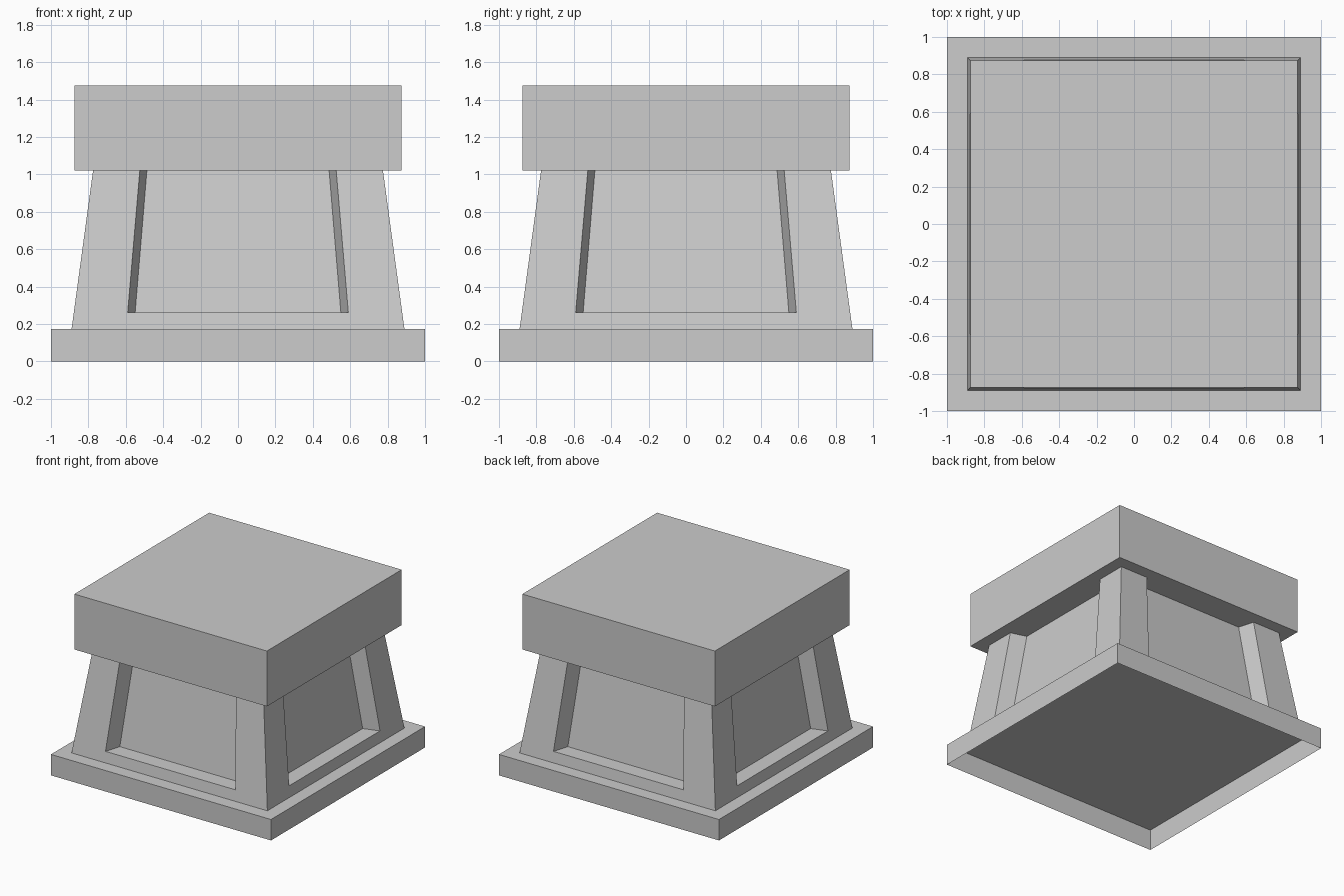
import bpy
import bmesh
from math import pi
from mathutils import Matrix, Vector

default = bpy.data.objects.get("Cube")
if default:
    bpy.data.objects.remove(default, do_unlink=True)

grey = bpy.data.materials.new("stone_grey")
grey.use_nodes = True
GREY = (0.604, 0.604, 0.604, 1)
grey.diffuse_color = GREY
grey.node_tree.nodes["Principled BSDF"].inputs["Base Color"].default_value = GREY

BASE_TOP, LEDGE, CAP_BOTTOM, CAP_TOP = 0.172, 0.26, 1.02, 1.475
FOOT, NECK = 0.89, 0.775      # half widths of the tapered shaft
DEPTH = 0.13                  # how far the panels are sunk


def finish(bm, name):
    bmesh.ops.remove_doubles(bm, verts=bm.verts, dist=0.0005)
    mesh = bpy.data.meshes.new(name)
    bm.to_mesh(mesh)
    bm.free()
    mesh.materials.append(grey)
    obj = bpy.data.objects.new(name, mesh)
    bpy.context.collection.objects.link(obj)
    return obj


def box(name, half, z0, z1):
    bm = bmesh.new()
    size = Matrix.Diagonal((2 * half, 2 * half, z1 - z0, 1))
    bmesh.ops.create_cube(bm, size=1, matrix=Matrix.Translation((0, 0, (z0 + z1) / 2)) @ size)
    return bm


def face(bm, turn, *points):
    bm.faces.new([bm.verts.new(turn @ Vector(p)) for p in points])


def half_width(z):
    return FOOT + (NECK - FOOT) * (z - BASE_TOP) / (CAP_BOTTOM - BASE_TOP)


# Base: shallow plinth, open underneath
bm = box("base", 1, 0, BASE_TOP)
bottom = [f for f in bm.faces if f.normal.z < -0.5]
bmesh.ops.delete(bm, geom=bottom, context='FACES')
top = [f for f in bm.faces if f.normal.z > 0.5]
bmesh.ops.inset_region(bm, faces=top, thickness=1 - FOOT)
finish(bm, "base")

# Cap: thick square slab
finish(box("cap", 0.875, CAP_BOTTOM, CAP_TOP), "cap")

# Shaft: four tapered sides, each with a sunk panel between corner posts
bm = bmesh.new()
ledge_y, panel_foot_y = -half_width(LEDGE), DEPTH - half_width(LEDGE)
panel_neck_y = DEPTH - NECK
for side in range(4):
    turn = Matrix.Rotation(side * pi / 2, 3, 'Z')
    foot = [(s * FOOT, -FOOT, BASE_TOP) for s in (-1, 1)]
    mid = [(s * half_width(LEDGE), ledge_y, LEDGE) for s in (-1, 1)]
    neck = [(s * NECK, -NECK, CAP_BOTTOM) for s in (-1, 1)]
    outer_foot = [(s * 0.59, ledge_y, LEDGE) for s in (-1, 1)]
    outer_neck = [(s * 0.525, -NECK, CAP_BOTTOM) for s in (-1, 1)]
    inner_foot = [(s * 0.55, panel_foot_y, LEDGE) for s in (-1, 1)]
    inner_neck = [(s * 0.487, panel_neck_y, CAP_BOTTOM) for s in (-1, 1)]
    # bottom rail, ledge and panel
    face(bm, turn, foot[0], foot[1], mid[1], outer_foot[1], outer_foot[0], mid[0])
    face(bm, turn, outer_foot[0], outer_foot[1], inner_foot[1], inner_foot[0])
    face(bm, turn, inner_foot[0], inner_foot[1], inner_neck[1], inner_neck[0])
    # left and right posts with their slanted reveals
    face(bm, turn, mid[0], outer_foot[0], outer_neck[0], neck[0])
    face(bm, turn, outer_foot[1], mid[1], neck[1], outer_neck[1])
    face(bm, turn, outer_foot[0], inner_foot[0], inner_neck[0], outer_neck[0])
    face(bm, turn, inner_foot[1], outer_foot[1], outer_neck[1], inner_neck[1])
bmesh.ops.remove_doubles(bm, verts=bm.verts, dist=0.0005)
coplanar = [e for e in bm.edges if len(e.link_faces) == 2 and e.calc_face_angle() < 0.01]
bmesh.ops.dissolve_edges(bm, edges=coplanar, use_verts=True)
finish(bm, "shaft")
